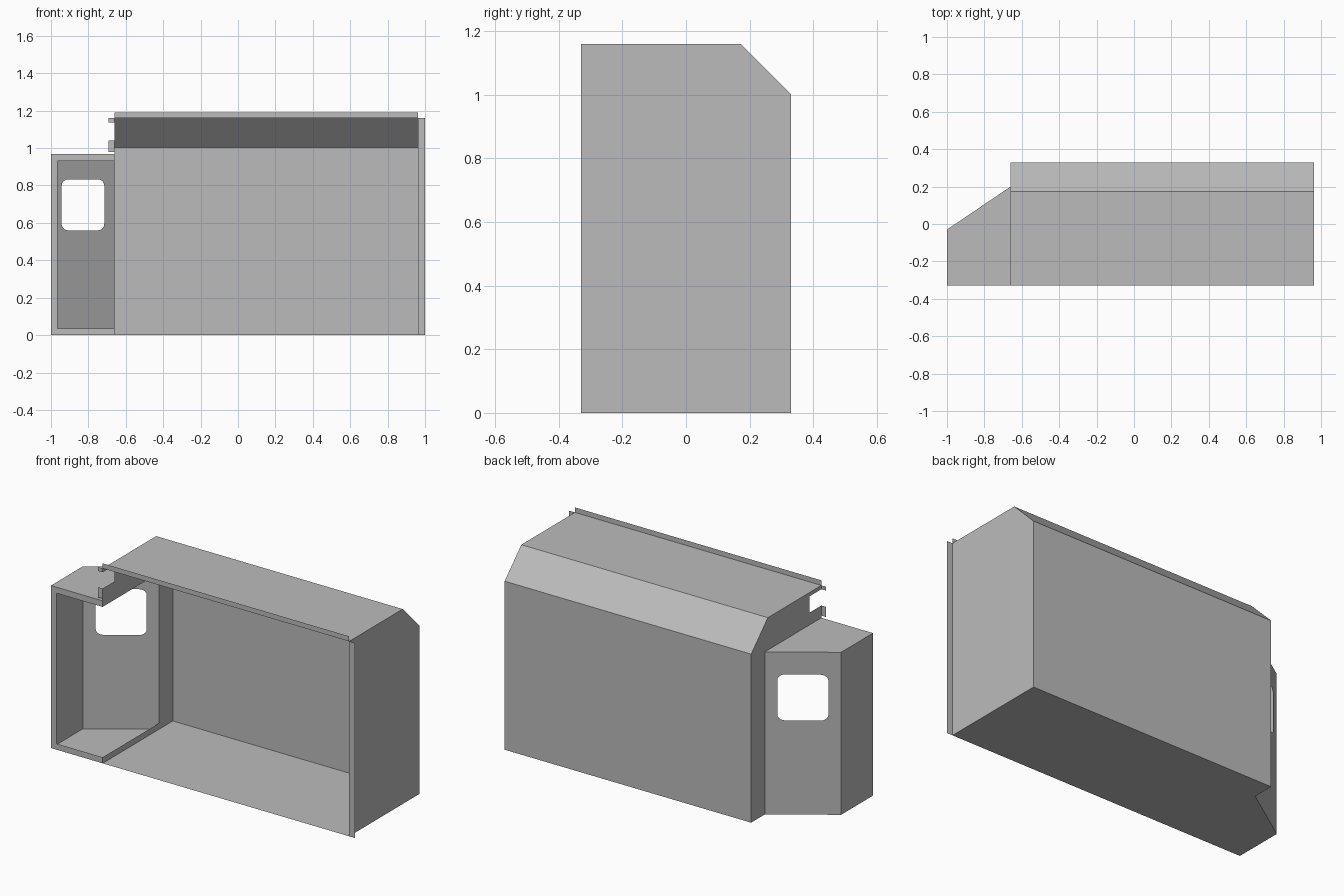
import bpy, bmesh, math
from mathutils import Vector

old = bpy.data.objects.get("Cube")
if old:
    bpy.data.objects.remove(old, do_unlink=True)

# Single painted sheet colour
grey = bpy.data.materials.new("sheet_grey")
grey.use_nodes = True
COLOUR = (0.5, 0.5, 0.5, 1)
grey.diffuse_color = COLOUR
grey.node_tree.nodes["Principled BSDF"].inputs["Base Color"].default_value = COLOUR

# Main dimensions
LEFT, RIGHT = -0.66, 0.963
FRONT, BACK = -0.33, 0.33
TOP, EAVE, RIDGE = 1.16, 1.003, 0.173
CAB_X, CAB_Y, CAB_JOIN, CAB_TOP = -1.0, -0.03, 0.2, 0.967
LIP = 0.036


def finish(name, bm):
    bmesh.ops.remove_doubles(bm, verts=bm.verts, dist=0.0001)
    bmesh.ops.recalc_face_normals(bm, faces=bm.faces)
    mesh = bpy.data.meshes.new(name)
    bm.to_mesh(mesh)
    bm.free()
    mesh.materials.append(grey)
    obj = bpy.data.objects.new(name, mesh)
    bpy.context.collection.objects.link(obj)
    return obj


def sheets(name, polygons):
    bm = bmesh.new()
    for poly in polygons:
        bm.faces.new([bm.verts.new(p) for p in poly])
    return finish(name, bm)


def front_strip(name, x0, x1, z0, z1):
    sheets(name, [[(x0, FRONT, z0), (x1, FRONT, z0), (x1, FRONT, z1), (x0, FRONT, z1)]])


# Main body: floor, back, sloped eave and roof as one folded sheet
profile = [(FRONT, 0), (BACK, 0), (BACK, EAVE), (RIDGE, TOP), (FRONT, TOP)]
sheets("body_wrap", [
    [(LEFT, *a), (RIGHT, *a), (RIGHT, *b), (LEFT, *b)]
    for a, b in zip(profile, profile[1:])])
sheets("solid_end_wall", [[(RIGHT, *p) for p in profile]])

# Cab-side end wall with doorway and front notch
doorway = [(FRONT, 1.137), (-0.22, 1.137), (-0.22, 1.04), (FRONT, 1.04),
           (FRONT, CAB_TOP - LIP), (CAB_JOIN, CAB_TOP - LIP),
           (CAB_JOIN, LIP), (FRONT, LIP)]
sheets("doorway_end_wall", [[(LEFT, *p) for p in profile + doorway]])

# Cab: floor, roof and outer side
plan = [(CAB_X, FRONT), (LEFT, FRONT), (LEFT, CAB_JOIN), (CAB_X, CAB_Y)]
sheets("cab_floor", [[(x, y, 0) for x, y in plan]])
sheets("cab_roof", [[(x, y, CAB_TOP) for x, y in plan]])
sheets("cab_side", [[(CAB_X, FRONT, 0), (CAB_X, CAB_Y, 0),
                     (CAB_X, CAB_Y, CAB_TOP), (CAB_X, FRONT, CAB_TOP)]])


# Angled cab wall with a rounded window opening
def on_wall(x, z):
    t = (x - CAB_X) / (LEFT - CAB_X)
    return (x, CAB_Y + t * (CAB_JOIN - CAB_Y), z)


def rounded_rect(x0, x1, z0, z1, r, steps=5):
    centres = [(x1 - r, z1 - r), (x0 + r, z1 - r), (x0 + r, z0 + r), (x1 - r, z0 + r)]
    points = []
    for i, (cx, cz) in enumerate(centres):
        for s in range(steps + 1):
            a = math.pi / 2 * (i + s / steps)
            points.append((cx + r * math.cos(a), cz + r * math.sin(a)))
    return points


bm = bmesh.new()
outer = [(CAB_X, 0), (LEFT, 0), (LEFT, CAB_TOP), (CAB_X, CAB_TOP)]
for loop in (outer, rounded_rect(-0.943, -0.715, 0.56, 0.833, 0.034)):
    verts = [bm.verts.new(on_wall(x, z)) for x, z in loop]
    for a, b in zip(verts, verts[1:] + verts[:1]):
        bm.edges.new((a, b))
normal = Vector((CAB_Y - CAB_JOIN, LEFT - CAB_X, 0)).normalized()
bmesh.ops.triangle_fill(bm, use_beauty=True, edges=bm.edges, normal=normal)
bmesh.ops.dissolve_limit(bm, angle_limit=0.01, verts=bm.verts, edges=bm.edges)
finish("cab_window_wall", bm)

# Front mounting flanges
front_strip("roof_flange", LEFT, RIGHT, TOP, 1.19)
front_strip("end_flange", RIGHT, 1.0, 0, TOP)
front_strip("notch_upper_tab", LEFT - 0.032, LEFT, 1.137, TOP)
front_strip("notch_lower_tab", LEFT - 0.032, LEFT, 0.98, 1.04)
front_strip("cab_side_flange", CAB_X, CAB_X + LIP, 0, CAB_TOP)
front_strip("cab_floor_lip", CAB_X + LIP, LEFT, 0, LIP)
front_strip("cab_roof_lip", CAB_X + LIP, LEFT, CAB_TOP - LIP, CAB_TOP)
